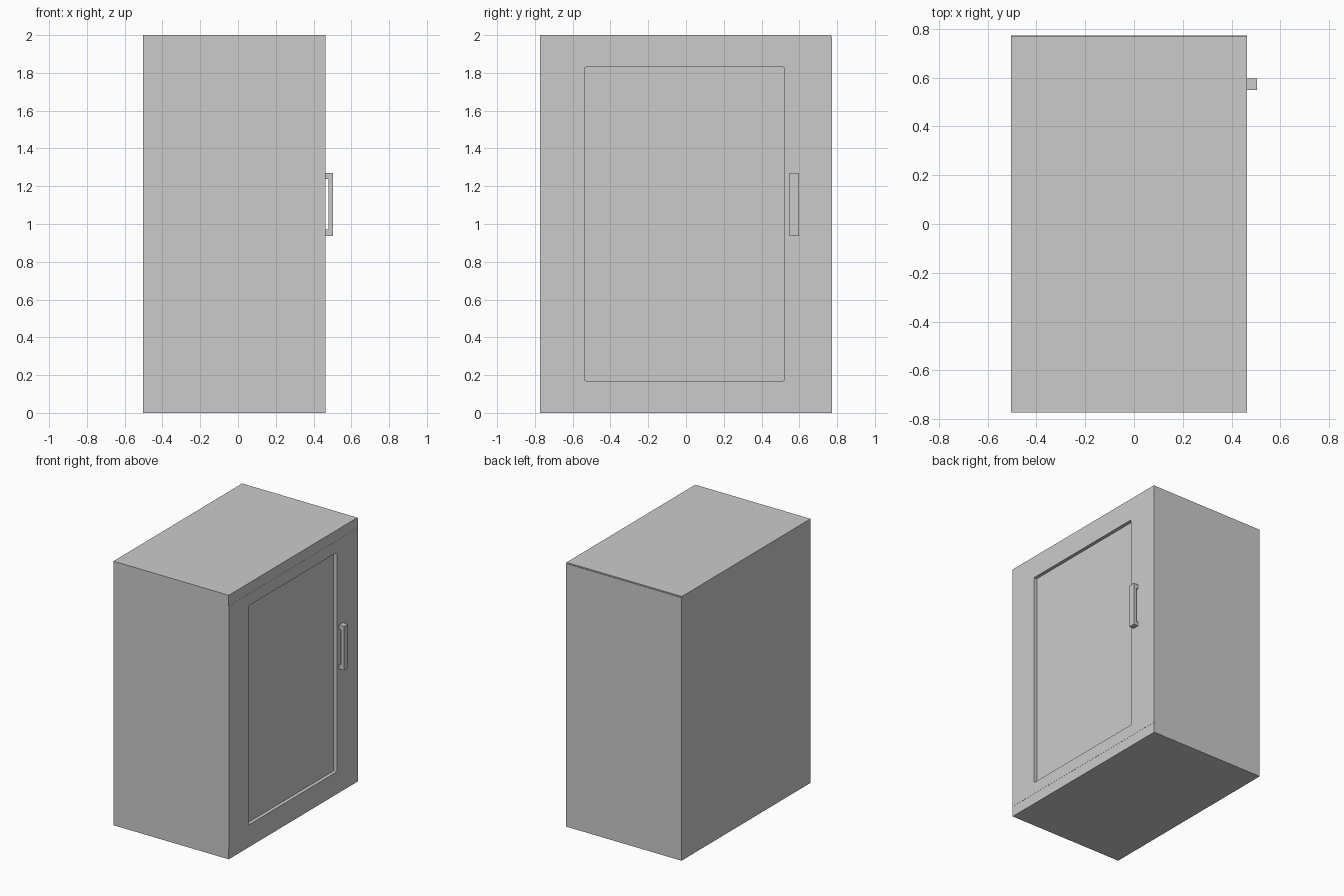
import bpy, bmesh

if "Cube" in bpy.data.objects:
    bpy.data.objects.remove(bpy.data.objects["Cube"])


def box(name, x, y, z, bevel=0.0):
    """Box from (min, max) ranges on each axis."""
    bm = bmesh.new()
    bmesh.ops.create_cube(bm, size=1)
    for v in bm.verts:
        for i, (lo, hi) in enumerate((x, y, z)):
            v.co[i] = lo + (v.co[i] + 0.5) * (hi - lo)
    mesh = bpy.data.meshes.new(name)
    bm.to_mesh(mesh)
    bm.free()
    ob = bpy.data.objects.new(name, mesh)
    bpy.context.collection.objects.link(ob)
    if bevel:
        m = ob.modifiers.new("bevel", "BEVEL")
        m.width = bevel
        m.segments = 1
    return ob


def extrude_y(name, pts, y0, y1):
    """Extrude a closed x-z profile along y."""
    bm = bmesh.new()
    face = bm.faces.new([bm.verts.new((x, y0, z)) for x, z in pts])
    out = bmesh.ops.extrude_face_region(bm, geom=[face])
    moved = [g for g in out["geom"] if isinstance(g, bmesh.types.BMVert)]
    bmesh.ops.translate(bm, vec=(0, y1 - y0, 0), verts=moved)
    bmesh.ops.recalc_face_normals(bm, faces=bm.faces)
    mesh = bpy.data.meshes.new(name)
    bm.to_mesh(mesh)
    bm.free()
    ob = bpy.data.objects.new(name, mesh)
    bpy.context.collection.objects.link(ob)
    return ob


BACK, FRONT = -0.503, 0.463
Y0, Y1 = -0.772, 0.772
T = 0.08

# Carcass panels
box("top_panel", (BACK, FRONT), (Y0, Y1 - 0.004), (2 - T, 2))
box("bottom_panel", (BACK, FRONT), (Y0, Y1), (0, T))
box("back_panel", (BACK, BACK + T), (Y0 + T, Y1 - T), (T, 2 - T))
box("hinge_side", (BACK, FRONT - T), (Y0, Y0 + T), (T, 2 - T))
box("handle_side", (BACK, FRONT - T), (Y1 - T, Y1), (T, 2 - T))
box("top_edge_strip", (BACK, FRONT), (Y1 - 0.004, Y1), (2 - T, 1.992))

# Door frame with a recessed panel
DY0, DY1, DZ0, DZ1 = -0.538, 0.52, 0.17, 1.83
DOOR = (FRONT - T, FRONT + 0.001)
frame = box("door_frame", DOOR, (Y0, Y1), (T, 2 - T))
cutter = box("door_opening_cutter", (0.2, 0.6), (DY0, DY1), (DZ0, DZ1))
bm = bmesh.new()
bm.from_mesh(cutter.data)
along_x = [e for e in bm.edges if abs(e.verts[0].co.x - e.verts[1].co.x) > 0.1]
bmesh.ops.bevel(bm, geom=along_x, offset=0.008, segments=2, profile=0.5, affect="EDGES")
bm.to_mesh(cutter.data)
bm.free()
cutter.hide_render = True
cutter.hide_set(True)
cut = frame.modifiers.new("opening", "BOOLEAN")
cut.operation = "DIFFERENCE"
cut.solver = "EXACT"
cut.object = cutter
box("door_panel", (FRONT - 0.055, FRONT - 0.025), (DY0 - 0.02, DY1 + 0.02), (DZ0 - 0.02, DZ1 + 0.02))

# Bracket-shaped pull handle
H0, H1 = 0.937, 1.27
extrude_y("handle", [
    (FRONT, H0), (0.503, H0), (0.503, H1), (FRONT, H1),
    (FRONT, H1 - 0.033), (0.478, H1 - 0.033),
    (0.478, H0 + 0.033), (FRONT, H0 + 0.033),
], 0.549, 0.597)
